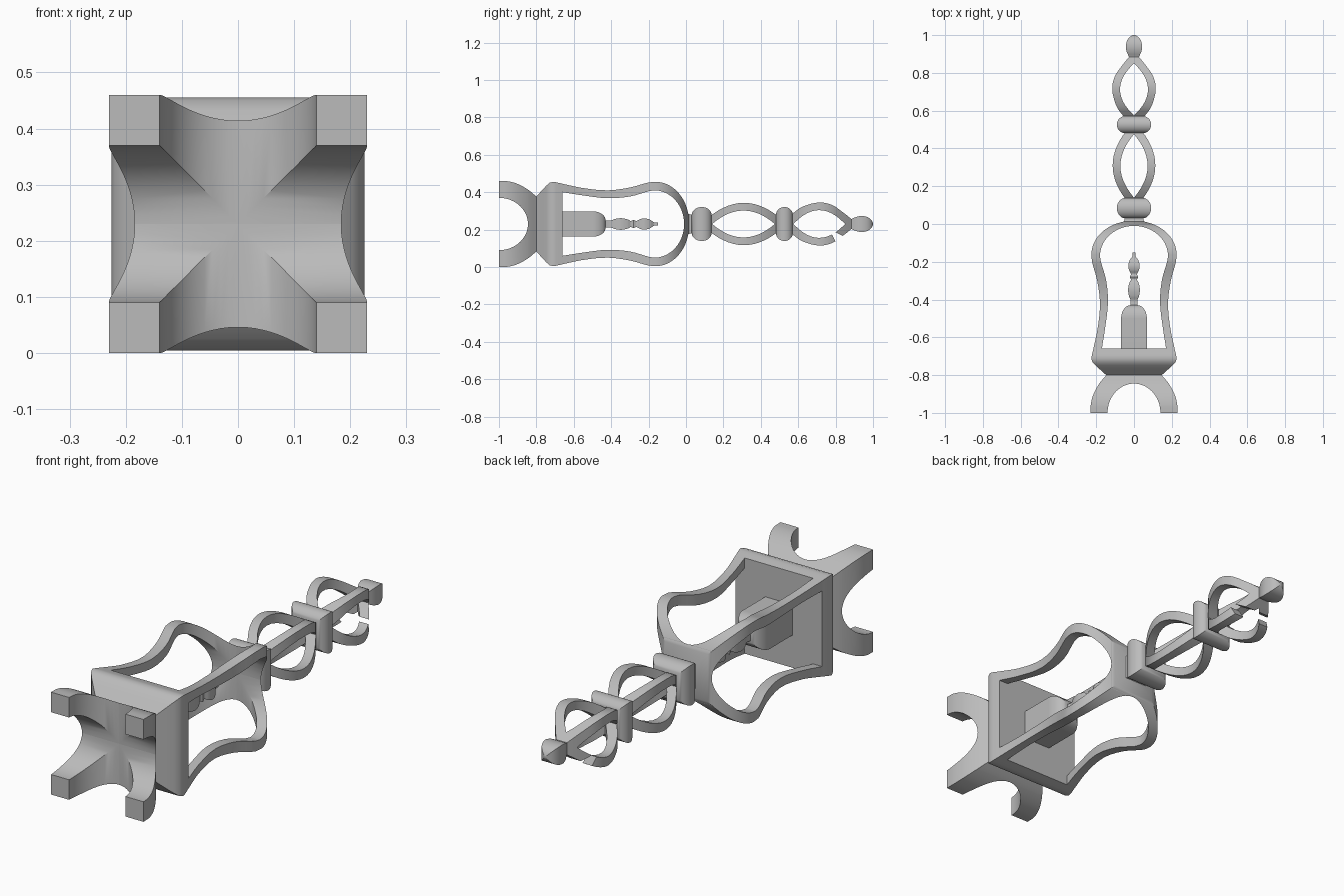
import bpy, bmesh, math
from mathutils import Vector

if "Cube" in bpy.data.objects:
    bpy.data.objects.remove(bpy.data.objects["Cube"])

AXIS_Z = 0.23   # height of the long axis

stone = bpy.data.materials.new("plain_grey")
stone.use_nodes = True
grey = (0.5, 0.5, 0.5, 1)
stone.diffuse_color = grey
stone.node_tree.nodes["Principled BSDF"].inputs["Base Color"].default_value = grey


def stations(start, end, count=20):
    """Positions along the axis, denser towards both ends."""
    return [start + (end - start) * (1 - math.cos(math.pi * i / count)) / 2
            for i in range(count + 1)]


def spline(points):
    """Smooth function through (y, value) points."""
    def slope(i):
        a, b = points[max(i - 1, 0)], points[min(i + 1, len(points) - 1)]
        return (b[1] - a[1]) / (b[0] - a[0])

    def value(y):
        i = 0
        while i < len(points) - 2 and y > points[i + 1][0]:
            i += 1
        (y0, v0), (y1, v1) = points[i], points[i + 1]
        d = y1 - y0
        t = min(max((y - y0) / d, 0), 1)
        return ((1 + 2 * t) * (1 - t) ** 2 * v0 + t * t * (3 - 2 * t) * v1
                + d * t * (1 - t) * ((1 - t) * slope(i) - t * slope(i + 1)))
    return value


def arch(y, spring, crown, width):
    u = (y - spring) / (crown - spring)
    return width * math.sqrt(max(0, 1 - u * u))


def loft(name, sections, cut=None):
    """Skin rectangles (y, x0, x1, z0, z1); cut = (point, normal) trims one side."""
    bm = bmesh.new()
    rings = [[bm.verts.new((x, y, z)) for x, z in
              ((x0, z0), (x1, z0), (x1, z1), (x0, z1))]
             for y, x0, x1, z0, z1 in sections]
    for a, b in zip(rings, rings[1:]):
        for i in range(4):
            j = (i + 1) % 4
            bm.faces.new((a[i], a[j], b[j], b[i]))
    bm.faces.new(rings[0])
    bm.faces.new(rings[-1])
    if cut:
        geom = bm.verts[:] + bm.edges[:] + bm.faces[:]
        bmesh.ops.bisect_plane(bm, geom=geom, plane_co=Vector(cut[0]),
                               plane_no=Vector(cut[1]), clear_outer=True)
        bmesh.ops.holes_fill(bm, edges=[e for e in bm.edges if e.is_boundary])
    bmesh.ops.recalc_face_normals(bm, faces=bm.faces[:])
    mesh = bpy.data.meshes.new(name)
    bm.to_mesh(mesh)
    bm.free()
    mesh.materials.append(stone)
    ob = bpy.data.objects.new(name, mesh)
    ob.location.z = AXIS_Z
    bpy.context.collection.objects.link(ob)
    bpy.ops.object.select_all(action='DESELECT')
    ob.select_set(True)
    bpy.context.view_layer.objects.active = ob
    bpy.ops.object.shade_smooth_by_angle(angle=math.radians(30))


def solid(name, ys, half):
    """Square solid along the axis."""
    loft(name, [(y, -half(y), half(y), -half(y), half(y)) for y in ys])


def corner_posts(name, ys, inner, outer, levels=(-1, 1), cut=None):
    """Square bars at the corners, between the inner and outer half widths."""
    for sx in (-1, 1):
        for sz in levels:
            side = ("left" if sx > 0 else "right") + ("_upper" if sz > 0 else "_lower")
            loft(name + "_" + side,
                 [(y, sx * inner(y), sx * outer(y), sz * inner(y), sz * outer(y))
                  for y in ys], cut)


# Arched foot: four legs that meet in a vault
foot = spline([(-1, .23), (-.95, .228), (-.9, .214), (-.845, .184), (-.8, .147)])
corner_posts("foot_leg", stations(-1, -.845), lambda y: arch(y, -1, -.845, .14), foot)
solid("foot_crown", stations(-.845, -.8, 5), foot)

# Lantern plinth with a sloped underside
plinth = spline([(-.8, .147), (-.74, .212), (-.72, .225), (-.7, .224), (-.66, .215)])
solid("lantern_plinth", stations(-.8, -.66, 12), plinth)

# Lantern cage: waisted posts closing in a vault
waist_in = spline([(-.66, .17), (-.55, .153), (-.42, .138), (-.3, .147), (-.2, .175), (-.17, .18)])
waist_out = spline([(-.66, .215), (-.55, .192), (-.42, .18), (-.3, .195), (-.2, .222), (-.16, .225)])


def cage_in(y):
    return waist_in(y) if y < -.17 else arch(y, -.17, -.01, .18)


def cage_out(y):
    return waist_out(y) if y < -.16 else max(.05, arch(y, -.16, .018, .225))


corner_posts("lantern_post", stations(-.66, -.17, 20) + stations(-.17, -.01, 20)[1:],
             cage_in, cage_out)
solid("lantern_crown", stations(-.01, .035, 8), cage_out)

# Block and beaded stem inside the lantern
solid("inner_block", [-.66] + stations(-.5, -.43, 12),
      lambda y: .068 if y < -.5 else .02 + arch(y, -.5, -.43, .048))
stem = spline([(-.435, .02), (-.405, .018), (-.38, .027), (-.345, .031), (-.31, .024),
               (-.295, .016), (-.28, .022), (-.265, .016), (-.245, .026), (-.22, .03),
               (-.19, .022), (-.172, .009), (-.15, .008)])
solid("inner_stem", [-.435 + .285 * i / 48 for i in range(49)], stem)

# Rounded collars between the openwork loops
for name, start, end in (("lower_collar", .03, .138), ("upper_collar", .48, .572)):
    mid = (start + end) / 2
    solid(name, stations(start, end, 16),
          lambda y: .045 + arch(y, mid, end, .046))


def lens(start, end, width):
    return lambda y: width * max(0, 1 - ((2 * y - start - end) / (end - start)) ** 2)


# Lower openwork loop
swell = lens(.13, .49, .07)
corner_posts("lower_loop", stations(.13, .485), lens(.14, .475, .072),
             lambda y: .043 + swell(y))

# Upper openwork loop: whole strands above, broken strands below
bow_in = lens(.575, .85, .074)
bow_out = spline([(.565, .052), (.62, .091), (.71, .115), (.78, .102), (.84, .062), (.885, .026)])
ys = stations(.565, .885, 28)
corner_posts("upper_loop", ys, bow_in, bow_out, levels=(1,))
corner_posts("broken_strand", ys, bow_in, bow_out, levels=(-1,),
             cut=((0, .8, -.095), (0, 2, 1)))
corner_posts("broken_stub", ys, bow_in, bow_out, levels=(-1,),
             cut=((0, .81, -.05), (0, -1, -2)))

# Finial
solid("finial", stations(.87, 1, 20), spline(
    [(.87, .026), (.885, .027), (.91, .038), (.94, .043), (.97, .037), (.99, .023), (1, .006)]))
